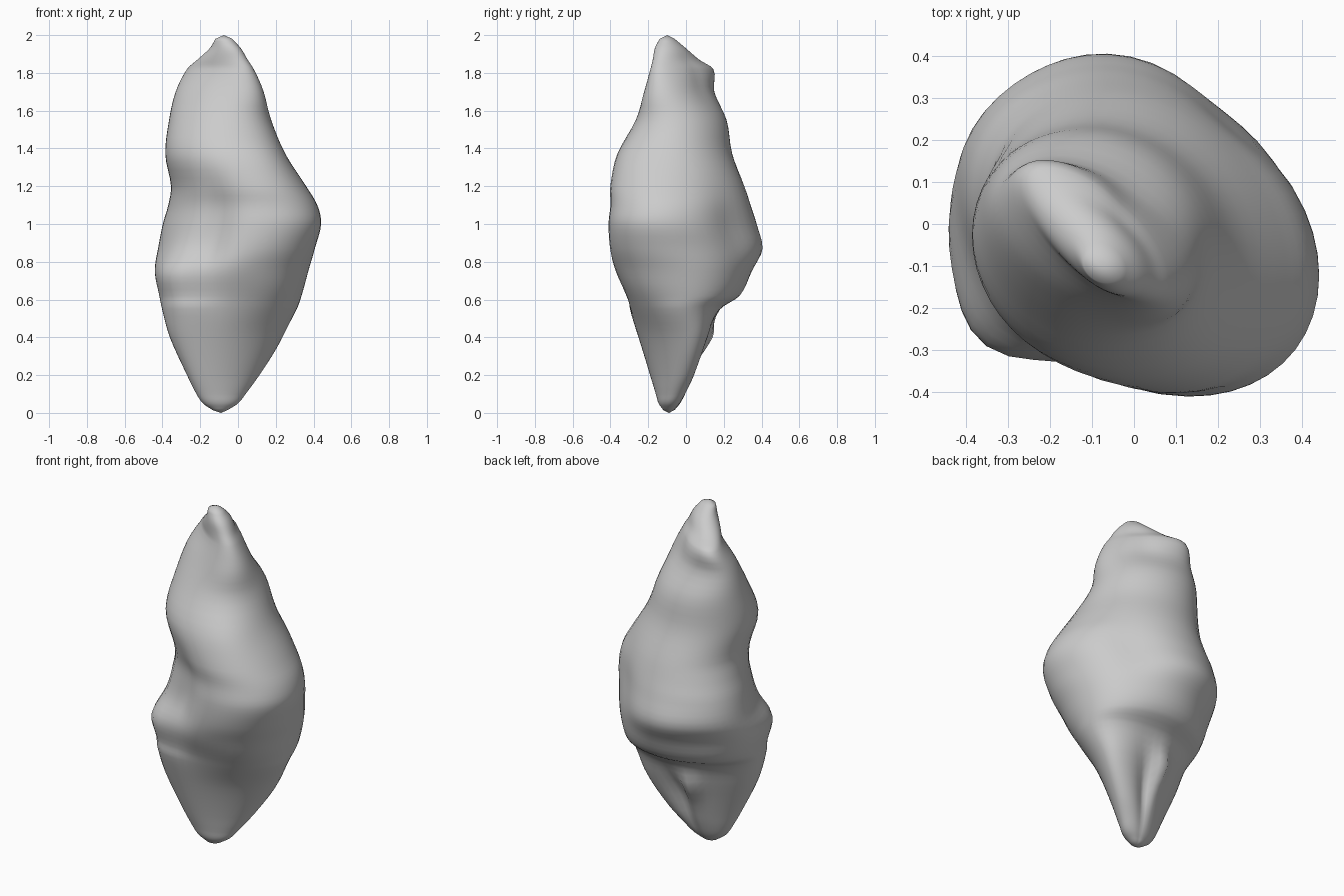
import bpy, bmesh, math

if "Cube" in bpy.data.objects:
    bpy.data.objects.remove(bpy.data.objects["Cube"])

# Shell cross-sections: z, x min, x max, y min, y max, diagonal lean
SECTIONS = [
    (0.015, -0.135, -0.055, -0.12, -0.06, 0.1),
    (0.05, -0.185, 0.00, -0.145, -0.03, 0.2),
    (0.10, -0.22, 0.04, -0.16, 0.00, 0.3),
    (0.20, -0.27, 0.11, -0.19, 0.05, 0.4),
    (0.40, -0.36, 0.225, -0.25, 0.125, 0.35),
    (0.55, -0.40, 0.31, -0.295, 0.185, 0.2),
    (0.62, -0.415, 0.335, -0.315, 0.285, 0.08),
    (0.75, -0.44, 0.37, -0.37, 0.35, 0.0),
    (0.87, -0.425, 0.405, -0.40, 0.41, -0.2),
    (1.00, -0.40, 0.44, -0.41, 0.38, -0.27),
    (1.10, -0.37, 0.42, -0.40, 0.345, -0.25),
    (1.20, -0.355, 0.36, -0.40, 0.31, -0.2),
    (1.37, -0.385, 0.25, -0.36, 0.245, -0.1),
    (1.55, -0.365, 0.175, -0.265, 0.215, -0.15),
    (1.70, -0.33, 0.13, -0.21, 0.15, -0.4),
    (1.82, -0.27, 0.08, -0.185, 0.145, -0.65),
    (1.87, -0.215, 0.05, -0.175, 0.07, -0.6),
    (1.93, -0.15, 0.015, -0.165, 0.0, -0.4),
    (1.98, -0.12, -0.03, -0.14, -0.06, -0.2),
]

# Bulges and grooves: angle, z, angular width, height, amount
BUMPS = [
    (220, 0.69, 20, 0.20, 0.045),    # left front lobe
    (246, 0.93, 16, 0.24, -0.045),   # front groove
    (65, 0.30, 16, 0.17, -0.045),    # back channel
    (25, 0.36, 14, 0.15, 0.02),      # channel lips
    (102, 0.40, 14, 0.09, 0.04),
    (50, 0.95, 25, 0.20, -0.03),     # flat back right face
    (130, 0.90, 25, 0.20, -0.02),    # flat back left face
    (315, 0.70, 30, 0.15, 0.025),    # front right fullness
    (312, 1.36, 25, 0.12, 0.025),
    (315, 1.68, 25, 0.12, 0.02),
    (45, 1.75, 30, 0.10, -0.01),     # hollow beside the tip
]
SIDES, STEPS = 48, 4


def tangent(i, k):
    a, b = SECTIONS[max(i - 1, 0)], SECTIONS[min(i + 1, len(SECTIONS) - 1)]
    return (b[k] - a[k]) / (b[0] - a[0])


def blend(i, t):
    """Smooth curve through the section values."""
    a, b = SECTIONS[i], SECTIONS[i + 1]
    h = b[0] - a[0]
    out = [a[0] + h * t]
    for k in range(1, 6):
        out.append((2*t**3 - 3*t*t + 1) * a[k] + (3*t*t - 2*t**3) * b[k]
                   + h * ((t**3 - 2*t*t + t) * tangent(i, k) + (t**3 - t*t) * tangent(i + 1, k)))
    return out


def ring_points(s):
    z, x0, x1, y0, y1, lean = s
    cx, cy, rx, ry = (x0 + x1) / 2, (y0 + y1) / 2, (x1 - x0) / 2, (y1 - y0) / 2
    d = math.asin(max(-0.9, min(0.9, lean)))
    pts = []
    for j in range(SIDES):
        t = 2 * math.pi * j / SIDES
        dx, dy = rx * math.cos(t), ry * math.sin(t + d)
        r, ang = math.hypot(dx, dy), math.degrees(math.atan2(dy, dx))
        push = 0
        for a, bz, wa, wz, amt in BUMPS:
            da = (ang - a + 180) % 360 - 180
            push += amt * math.exp(-(da / wa) ** 2 - ((z - bz) / wz) ** 2)
        f = max(0.3, 1 + push / r)
        pts.append((cx + dx * f, cy + dy * f, z))
    return pts


# Shell body
bm = bmesh.new()
rings = []
for i in range(len(SECTIONS) - 1):
    for n in range(STEPS):
        rings.append([bm.verts.new(p) for p in ring_points(blend(i, n / STEPS))])
rings.append([bm.verts.new(p) for p in ring_points(SECTIONS[-1])])
for lo, hi in zip(rings, rings[1:]):
    for j in range(SIDES):
        k = (j + 1) % SIDES
        bm.faces.new((lo[j], lo[k], hi[k], hi[j]))

# Rounded end caps
foot = bm.verts.new((-0.09, -0.09, 0))
tip = bm.verts.new((-0.075, -0.1, 2))
for j in range(SIDES):
    k = (j + 1) % SIDES
    bm.faces.new((foot, rings[0][k], rings[0][j]))
    bm.faces.new((tip, rings[-1][j], rings[-1][k]))
bmesh.ops.recalc_face_normals(bm, faces=bm.faces)
for f in bm.faces:
    f.smooth = True

mesh = bpy.data.meshes.new("shell_body")
bm.to_mesh(mesh)
bm.free()
shell = bpy.data.objects.new("shell_body", mesh)
bpy.context.collection.objects.link(shell)
